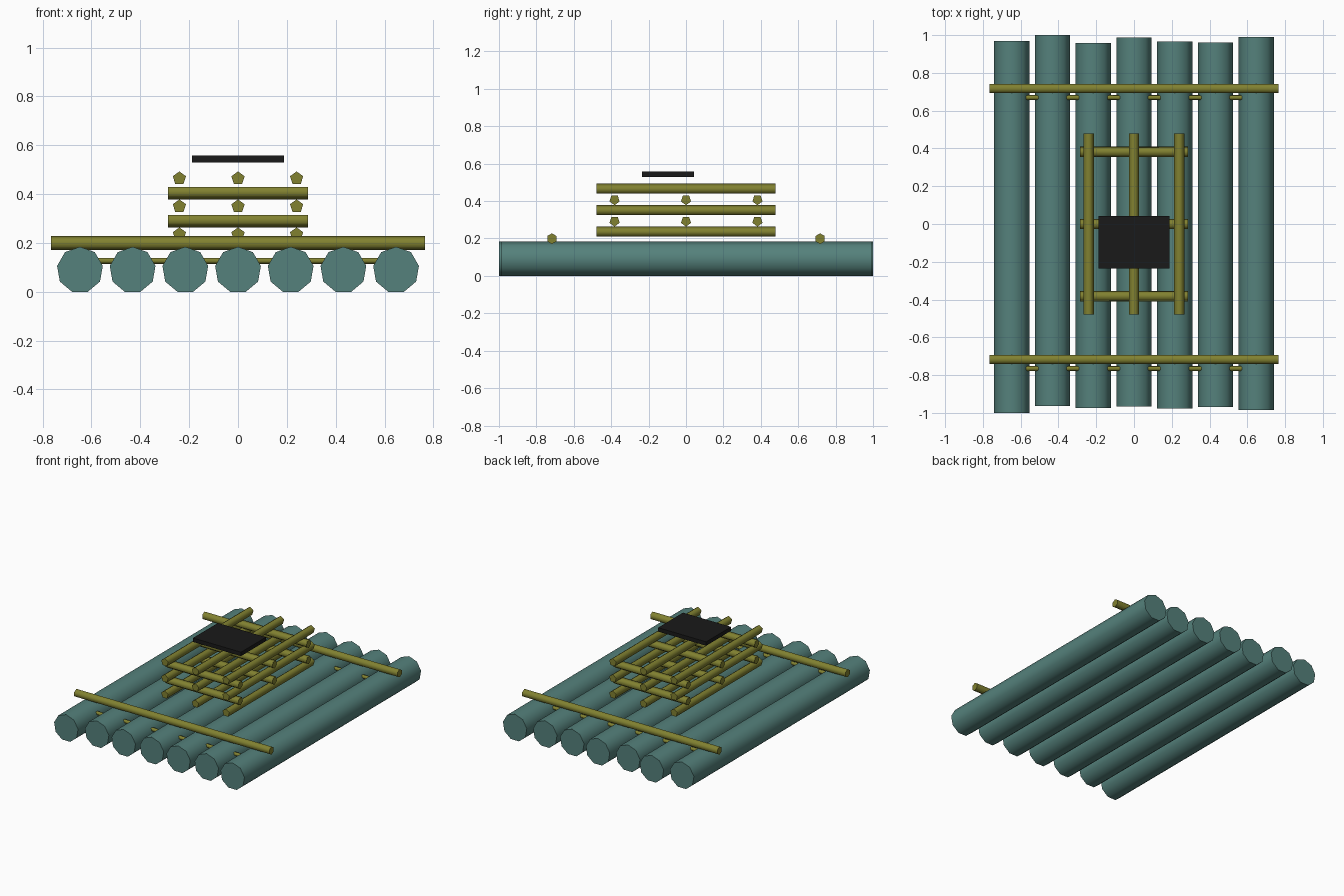
import bpy
from math import pi, radians

if "Cube" in bpy.data.objects:
    bpy.data.objects.remove(bpy.data.objects["Cube"])


def material(name, rgb):
    m = bpy.data.materials.new(name)
    m.diffuse_color = (*rgb, 1)
    m.use_nodes = True
    m.node_tree.nodes["Principled BSDF"].inputs["Base Color"].default_value = m.diffuse_color
    return m


LOG = material("log_wood", (0.09, 0.22, 0.2))
POLE = material("pole_wood", (0.22, 0.22, 0.03))
DARK = material("dark_board", (0.01, 0.01, 0.01))


def rod(name, sides, radius, length, centre, axis, mat, point_down=False):
    """Cylinder lying along x or y with one corner pointing straight up (or down)."""
    bpy.ops.mesh.primitive_cylinder_add(vertices=sides, radius=radius, depth=length)
    ob = bpy.context.object
    ob.name = name
    # corner at local +Y turns to point up (or down) when laid along y
    ob.rotation_euler = (-pi / 2 if point_down else pi / 2, 0, pi / 2 if axis == "x" else 0)
    ob.location = centre
    ob.data.materials.append(mat)
    bpy.ops.object.shade_smooth_by_angle(angle=radians(75))
    return ob


# deck: seven nine-sided logs of uneven length
log_ends = [(-1.0, 0.97), (-0.963, 1.0), (-0.973, 0.957), (-0.965, 0.987),
            (-0.976, 0.967), (-0.968, 0.961), (-0.986, 0.991)]
for i, (y0, y1) in enumerate(log_ends):
    rod(f"deck_log_{i + 1}", 9, 0.095, y1 - y0,
        ((i - 3) * 0.2158, (y0 + y1) / 2, 0.0893), "y", LOG)

# cross poles on the deck, with thin lashings running through the logs
for label, y in (("front", -0.717), ("back", 0.717)):
    rod(f"{label}_cross_pole", 6, 0.0285, 1.53, (0, y, 0.199), "x", POLE)
    rod(f"{label}_lashing", 5, 0.0135, 1.3, (0, y - 0.048, 0.127), "x", POLE, True)

# crib of five crossed layers, three five-sided sticks each
for layer in range(5):
    z = 0.235 + layer * 0.0573
    for k in (-1, 0, 1):
        name = f"crib_stick_{layer + 1}_{k + 2}"
        if layer % 2 == 0:
            rod(name, 5, 0.0285, 0.956, (k * 0.24, 0, z), "y", POLE)
        else:
            rod(name, 5, 0.0285, 0.573, (0, k * 0.382, z), "x", POLE, True)

# flat board floating above the crib
bpy.ops.mesh.primitive_cube_add(size=1, location=(0, -0.096, 0.544))
board = bpy.context.object
board.name = "top_board"
board.scale = (0.376, 0.278, 0.028)
board.data.materials.append(DARK)
